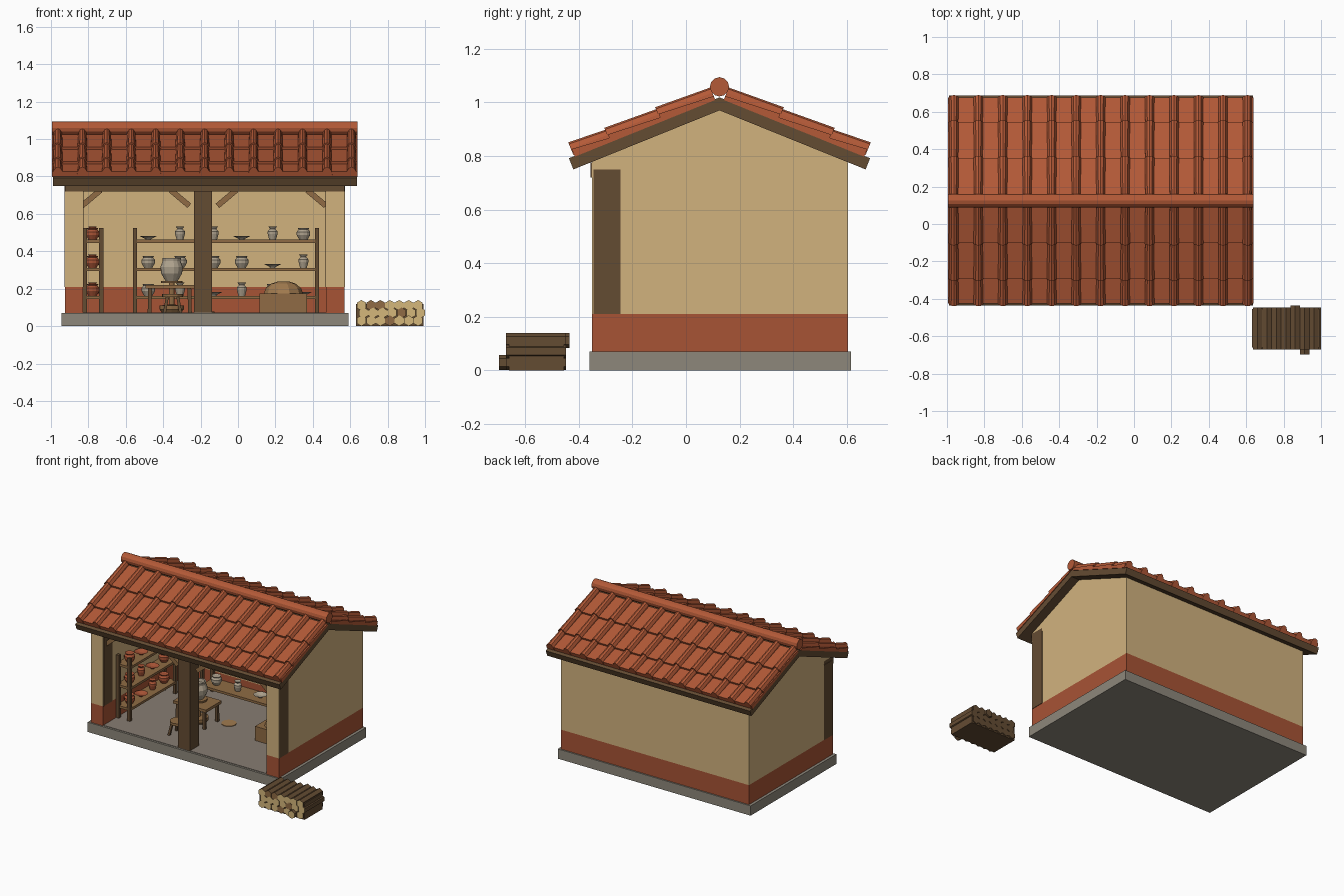
import bpy, bmesh, math, random
from mathutils import Matrix, Vector

if "Cube" in bpy.data.objects:
    bpy.data.objects.remove(bpy.data.objects["Cube"])

random.seed(4)


def material(name, r, g, b):
    m = bpy.data.materials.new(name)
    m.diffuse_color = [(c / 255) ** 2.2 for c in (r, g, b)] + [1]
    m.use_nodes = True
    m.node_tree.nodes["Principled BSDF"].inputs["Base Color"].default_value = m.diffuse_color
    return m


PLASTER = material("plaster", 208, 177, 125)
RED = material("red_wash", 166, 84, 56)
TILE = material("roof_tile", 178, 90, 58)
STONE = material("stone", 140, 134, 122)
FLOOR = material("earth_floor", 134, 124, 114)
DARK = material("dark_wood", 100, 77, 54)
WOOD = material("wood", 142, 107, 70)
CREAM = material("cut_wood", 212, 182, 122)
CLAY = material("raw_clay", 172, 160, 140)
SAND = material("wet_clay", 160, 122, 80)


def finish(name, bm, *mats, smooth=False):
    bmesh.ops.recalc_face_normals(bm, faces=bm.faces)
    me = bpy.data.meshes.new(name)
    bm.to_mesh(me)
    bm.free()
    for m in mats:
        me.materials.append(m)
    ob = bpy.data.objects.new(name, me)
    bpy.context.collection.objects.link(ob)
    if smooth:
        me.shade_smooth()
    return ob


def add_box(bm, x0, x1, y0, y1, z0, z1, rot=None):
    c = Vector(((x0 + x1) / 2, (y0 + y1) / 2, (z0 + z1) / 2))
    s = Matrix.Diagonal((x1 - x0, y1 - y0, z1 - z0, 1))
    bmesh.ops.create_cube(bm, size=1, matrix=Matrix.Translation(c) @ (rot or Matrix()) @ s)


def boxes(name, mat, *dims):
    bm = bmesh.new()
    for d in dims:
        add_box(bm, *d)
    return finish(name, bm, mat)


def loft(bm, a, b):
    """Closed solid between two matching rings of points."""
    va, vb = [bm.verts.new(p) for p in a], [bm.verts.new(p) for p in b]
    n = len(va)
    bm.faces.new(va)
    bm.faces.new(vb)
    for i in range(n):
        j = (i + 1) % n
        bm.faces.new((va[i], va[j], vb[j], vb[i]))


def prism_x(bm, yz, x0, x1):
    loft(bm, [(x0, y, z) for y, z in yz], [(x1, y, z) for y, z in yz])


def add_lathe(bm, x, y, z, profile, sides=12):
    rings = [[bm.verts.new((x + r * math.cos(2 * math.pi * i / sides),
                            y + r * math.sin(2 * math.pi * i / sides), z + h))
              for i in range(sides)] for r, h in profile]
    for a, b in zip(rings, rings[1:]):
        for i in range(sides):
            j = (i + 1) % sides
            bm.faces.new((a[i], a[j], b[j], b[i]))
    bm.faces.new(rings[0])
    bm.faces.new(rings[-1])


# --- Plinth and floor
boxes("stone_plinth", STONE, (-.945, .59, -.36, .615, 0, .07))
boxes("floor", FLOOR, (-.83, .47, -.345, .51, .066, .073))

# --- Walls: red lower band, plaster above, gabled ends
X0, X1, YF, YB, MID = -.925, .57, -.35, .605, .125
boxes("wall_band", RED, (X0, -.83, YF, YB, .07, .21), (.47, X1, YF, YB, .07, .21),
      (-.83, .47, .51, YB, .07, .21))
SLOPE = .404
roof_z = lambda y: .975 - SLOPE * abs(y - MID)
bm = bmesh.new()
gable = [(YF, .21), (YB, .21), (YB, roof_z(YB)), (MID, .975), (YF, roof_z(YF))]
for a, b in ((X0, -.83), (.47, X1)):
    prism_x(bm, gable, a, b)
prism_x(bm, [(.51, .21), (YB, .21), (YB, roof_z(YB)), (.51, roof_z(.51))], -.83, .47)
finish("plaster_walls", bm, PLASTER)

# --- Timber frame
boxes("corner_posts", DARK, (X0 - .003, -.827, -.345, -.245, .21, .75),
      (.467, X1 + .003, -.345, -.245, .21, .75))
boxes("centre_post", DARK, (-.235, -.14, -.345, -.245, .07, .76))
boxes("front_beam", DARK, (X0, X1, -.356, -.25, .72, .775))
bm = bmesh.new()
for x, s in ((-.785, 1), (-.31, -1), (-.06, 1), (.42, -1)):
    add_box(bm, x - .065, x + .065, -.315, -.275, .67, .7,
            Matrix.Rotation(-s * math.radians(40), 4, 'Y'))
finish("knee_braces", bm, WOOD)

# --- Roof, laid out along (distance down the slope, height off the boards)
ANG = math.atan(SLOPE)
CO, SI = math.cos(ANG), math.sin(ANG)


def on_roof(side, s, n):
    return MID + side * (s * CO + n * SI), .97 - s * SI + n * CO


deck, pans, covers = bmesh.new(), bmesh.new(), bmesh.new()
COURSES = ((0, .215), (.205, .42), (.41, .565))
for side in (-1, 1):
    prism_x(deck, [on_roof(side, *p) for p in ((0, 0), (.588, 0), (.588, .045), (-.018, .045))],
            -.99, .635)
    for s0, s1 in COURSES:
        prism_x(pans, [on_roof(side, *p) for p in
                       ((s0, .042), (s1, .042), (s1, .073), (s0, .058))], -.995, .64)
        for i in range(13):
            x = -.963 + i * .1308
            rings = []
            for s, r in ((s0, .024), (s1 + .003, .029)):
                ring = []
                for k in range(7):
                    t = math.pi * k / 6
                    y, z = on_roof(side, s, .05 + r * 1.75 * math.sin(t))
                    ring.append((x + r * math.cos(t), y, z))
                rings.append(ring)
            loft(covers, *rings)
finish("roof_boards", deck, DARK)
finish("pan_tiles", pans, TILE)
finish("cover_tiles", covers, TILE)
bm = bmesh.new()
ring = [(MID + .036 * math.cos(math.pi * k / 6), 1.058 + .036 * math.sin(math.pi * k / 6))
        for k in range(12)]
prism_x(bm, ring, -.995, .64)
finish("ridge_tile", bm, TILE)

# --- Shelves
LEVELS = (.145, .295, .445)
boxes("back_shelf_posts", DARK, *[(x, x + .022, y, y + .022, .07, .525)
                                  for x in (-.562, .412) for y in (.37, .486)])
boxes("back_shelf_boards", WOOD, *[(-.555, .428, .37, .51, z, z + .017) for z in LEVELS])
boxes("side_shelf_posts", DARK, *[(x, x + .022, y, y + .022, .07, .525)
                                  for x in (-.83, -.742) for y in (-.2, .32)])
boxes("side_shelf_boards", WOOD, *[(-.83, -.722, -.195, .34, z, z + .017) for z in LEVELS])

# --- Pottery profiles (radius, height)
JAR = ((.018, 0), (.026, .03), (.026, .045), (.014, .058), (.023, .07), (.014, .068))
POT = ((.022, 0), (.036, .025), (.036, .042), (.026, .055), (.031, .062), (.022, .058))
BOWL = ((.014, 0), (.018, .006), (.046, .02), (.04, .02), (.012, .009))
KINDS = (JAR, POT, BOWL)
rows = ("2.012"[0:1] + "00201", "121120", "102012")
bm = bmesh.new()
for z, row in zip(LEVELS, ("102012", "111120", "200201")):
    for x, k in zip((-.48, -.31, -.13, .02, .185, .35), row):
        add_lathe(bm, x, .44, z + .017, KINDS[int(k)])
finish("drying_pots", bm, CLAY)
bm = bmesh.new()
for z, row in zip(LEVELS, ("1201", "1021", "1210")):
    for y, k in zip((-.12, .01, .14, .27), row):
        add_lathe(bm, -.778, y, z + .017, KINDS[int(k)])
finish("fired_pots", bm, RED)


# --- Work table, turning wheel and stool
def legs(bm, x, y, dx, dy, top, w, splay):
    for sx in (-1, 1):
        for sy in (-1, 1):
            rings = []
            for z, k in ((.07, splay), (top, 0)):
                cx, cy = x + sx * (dx + k), y + sy * (dy + k)
                rings.append([(cx + a * w, cy + b * w, z)
                              for a, b in ((-1, -1), (1, -1), (1, 1), (-1, 1))])
            loft(bm, *rings)


boxes("table_top", WOOD, (-.495, -.235, -.03, .15, .2, .22))
bm = bmesh.new()
legs(bm, -.365, .06, .105, .07, .2, .01, .003)
finish("table_legs", bm, DARK)
bm = bmesh.new()
add_lathe(bm, -.355, .06, .07, ((.05, 0), (.065, .02), (.065, .04), (.015, .045), (.015, .16),
                               (.058, .16), (.058, .172)))
finish("turning_wheel", bm, WOOD)
bm = bmesh.new()
add_lathe(bm, -.355, .06, .242, ((.033, 0), (.056, .04), (.06, .075), (.048, .105), (.05, .122),
                                (.04, .122), (.036, .1)), 14)
finish("large_pot", bm, CLAY)
bm = bmesh.new()
add_lathe(bm, -.35, -.18, .155, ((.055, 0), (.055, .018)))
finish("stool_seat", bm, WOOD)
bm = bmesh.new()
legs(bm, -.35, -.18, .028, .028, .157, .008, .015)
finish("stool_legs", bm, DARK)

# --- Clay bin with mound, and a spill on the floor
boxes("clay_bin", WOOD, (.115, .37, .03, .24, .07, .175))
bm = bmesh.new()
add_lathe(bm, .243, .135, .172, ((.105, 0), (.095, .03), (.065, .055), (.03, .067)), 10)
finish("clay_mound", bm, SAND)
bm = bmesh.new()
add_lathe(bm, -.175, .147, .072, ((.05, 0), (.05, .005)), 14)
finish("clay_spill", bm, SAND)

# --- Firewood stack of six-sided logs with pale cut ends
boxes("stack_core", DARK, (.632, .993, -.66, -.455, 0, .118))
bm = bmesh.new()
for row, z in enumerate((.029, .071, .111)):
    for i in range(7):
        x = .66 + i * .0505 + (.0125 if row % 2 else 0)
        y0, y1 = -.672, -.447
        if (row, i) == (0, 5):
            y0 = -.697
        if (row, i) == (2, 4):
            y1 = -.435
        ring = [(x + .0285 * math.sin(k * math.pi / 3), z + .0285 * math.cos(k * math.pi / 3))
                for k in range(6)]
        n = len(bm.faces)
        loft(bm, [(a, y0, b) for a, b in ring], [(a, y1, b) for a, b in ring])
        bm.faces.ensure_lookup_table()
        bm.faces[n].material_index = random.choice((1, 1, 2))
finish("firewood", bm, DARK, CREAM, WOOD)
